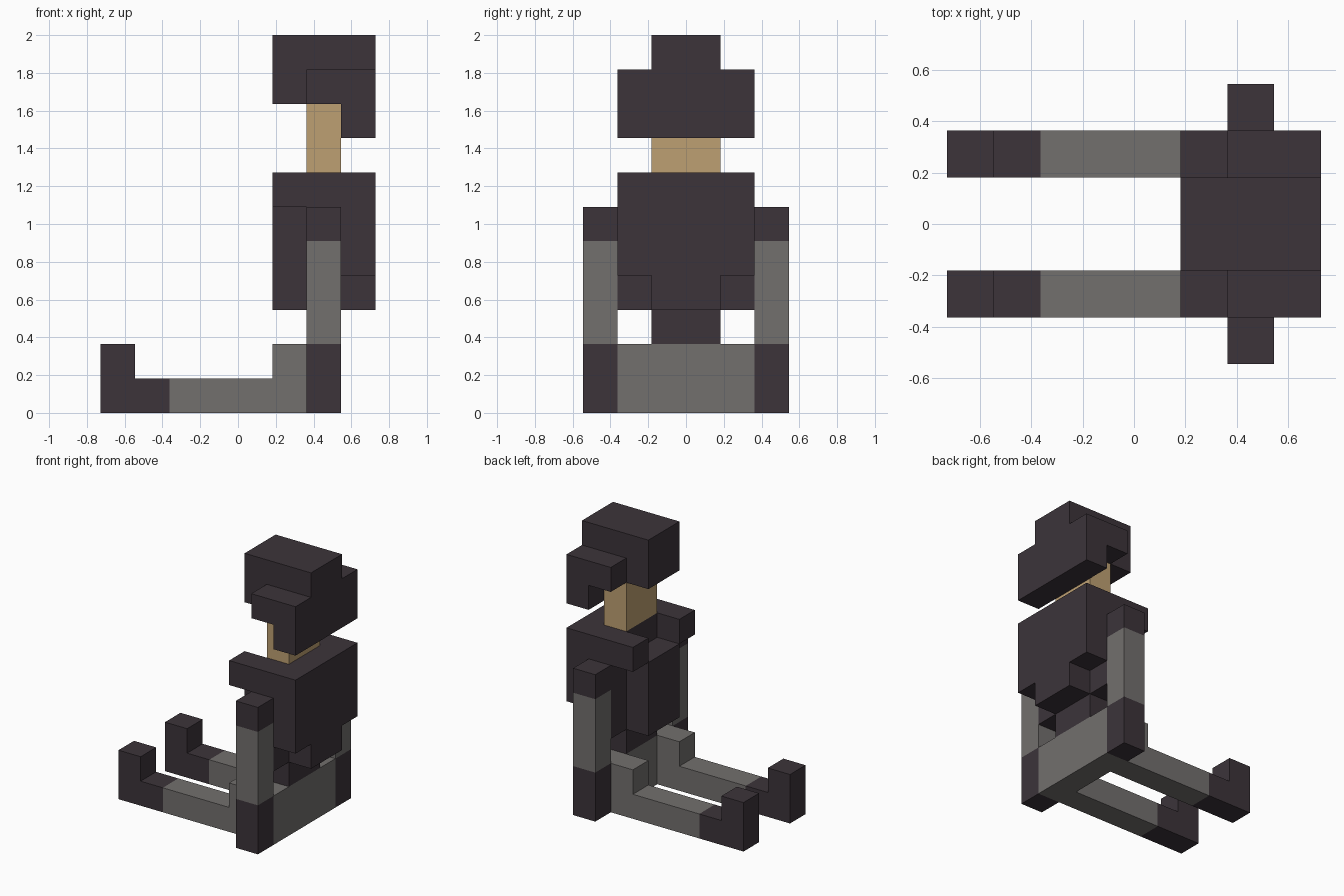
import bpy, bmesh
from mathutils import Vector

cube = bpy.data.objects.get("Cube")
if cube:
    bpy.data.objects.remove(cube, do_unlink=True)

U = 2 / 11                      # edge length of one block
NX, NY = 8, 6                   # blocks along x and y


def material(name, rgb):
    m = bpy.data.materials.new(name)
    m.use_nodes = True
    m.diffuse_color = (*rgb, 1)
    bsdf = next(n for n in m.node_tree.nodes if n.type == 'BSDF_PRINCIPLED')
    bsdf.inputs["Base Color"].default_value = (*rgb, 1)
    bsdf.inputs["Roughness"].default_value = 0.9
    return m


DARK = material("dark_cloth", (0.045, 0.034, 0.042))
GREY = material("grey_cloth", (0.170, 0.160, 0.155))
SKIN = material("tan_skin", (0.515, 0.352, 0.171))

DIRS = [Vector(d) for d in ((1, 0, 0), (-1, 0, 0), (0, 1, 0), (0, -1, 0), (0, 0, 1), (0, 0, -1))]


def part(name, boxes, mirror=False):
    """Outer skin of block ranges: (material, x range, y range, z range), ends excluded."""
    cells, mats = {}, []
    for mat, xs, ys, zs in boxes:
        if mat not in mats:
            mats.append(mat)
        for i in range(*xs):
            for j in range(*ys):
                for k in range(*zs):
                    cells[i, NY - 1 - j if mirror else j, k] = mats.index(mat)
    bm = bmesh.new()
    for cell, index in cells.items():
        centre = Vector(cell) + Vector((0.5, 0.5, 0.5))
        for d in DIRS:
            if tuple(int(c + e) for c, e in zip(cell, d)) in cells:
                continue
            u = Vector((d.y, d.z, d.x))
            v = d.cross(u)
            corners = [centre + (d + u * a + v * b) / 2
                       for a, b in ((-1, -1), (1, -1), (1, 1), (-1, 1))]
            verts = [bm.verts.new(((p.x - NX / 2) * U, (p.y - NY / 2) * U, p.z * U))
                     for p in corners]
            bm.faces.new(verts).material_index = index
    # merge the block faces into large flat panels, kept apart by colour
    bmesh.ops.remove_doubles(bm, verts=bm.verts[:], dist=1e-4)
    bmesh.ops.dissolve_limit(bm, angle_limit=0.01, verts=bm.verts[:], edges=bm.edges[:],
                             delimit={'MATERIAL'})
    mesh = bpy.data.meshes.new(name)
    bm.to_mesh(mesh)
    bm.free()
    for m in mats:
        mesh.materials.append(m)
    obj = bpy.data.objects.new(name, mesh)
    bpy.context.scene.collection.objects.link(obj)
    return obj


# Hood: raised crown with a brim, wide sides, drooping back
part("hood", [
    (DARK, (5, 8), (2, 4), (9, 11)),
    (DARK, (6, 8), (1, 5), (9, 10)),
    (DARK, (7, 8), (1, 5), (8, 9)),
])

# Face and neck
part("face", [(SKIN, (6, 7), (2, 4), (7, 9))])

# Torso: back, shoulder pads, chest, tail of the coat, waist
part("torso", [
    (DARK, (6, 8), (1, 5), (4, 7)),
    (DARK, (5, 6), (1, 2), (6, 7)),
    (DARK, (5, 6), (4, 5), (6, 7)),
    (DARK, (5, 6), (2, 4), (3, 6)),
    (DARK, (6, 7), (1, 5), (3, 4)),
    (DARK, (7, 8), (2, 4), (3, 4)),
    (DARK, (6, 7), (2, 4), (2, 3)),
])

# Seat of the trousers
part("hips", [(GREY, (6, 7), (1, 5), (0, 2))])

# Arms and outstretched legs, one per side
for side, flip in (("near", False), ("far", True)):
    part(side + "_arm", [
        (DARK, (6, 7), (0, 1), (0, 2)),      # glove
        (GREY, (6, 7), (0, 1), (2, 5)),      # sleeve
        (DARK, (6, 7), (0, 1), (5, 6)),      # shoulder
    ], flip)
    part(side + "_leg", [
        (GREY, (5, 6), (1, 2), (0, 2)),      # thigh
        (GREY, (2, 5), (1, 2), (0, 1)),      # shin
        (DARK, (0, 2), (1, 2), (0, 1)),      # boot
        (DARK, (0, 1), (1, 2), (1, 2)),      # toe
    ], flip)
